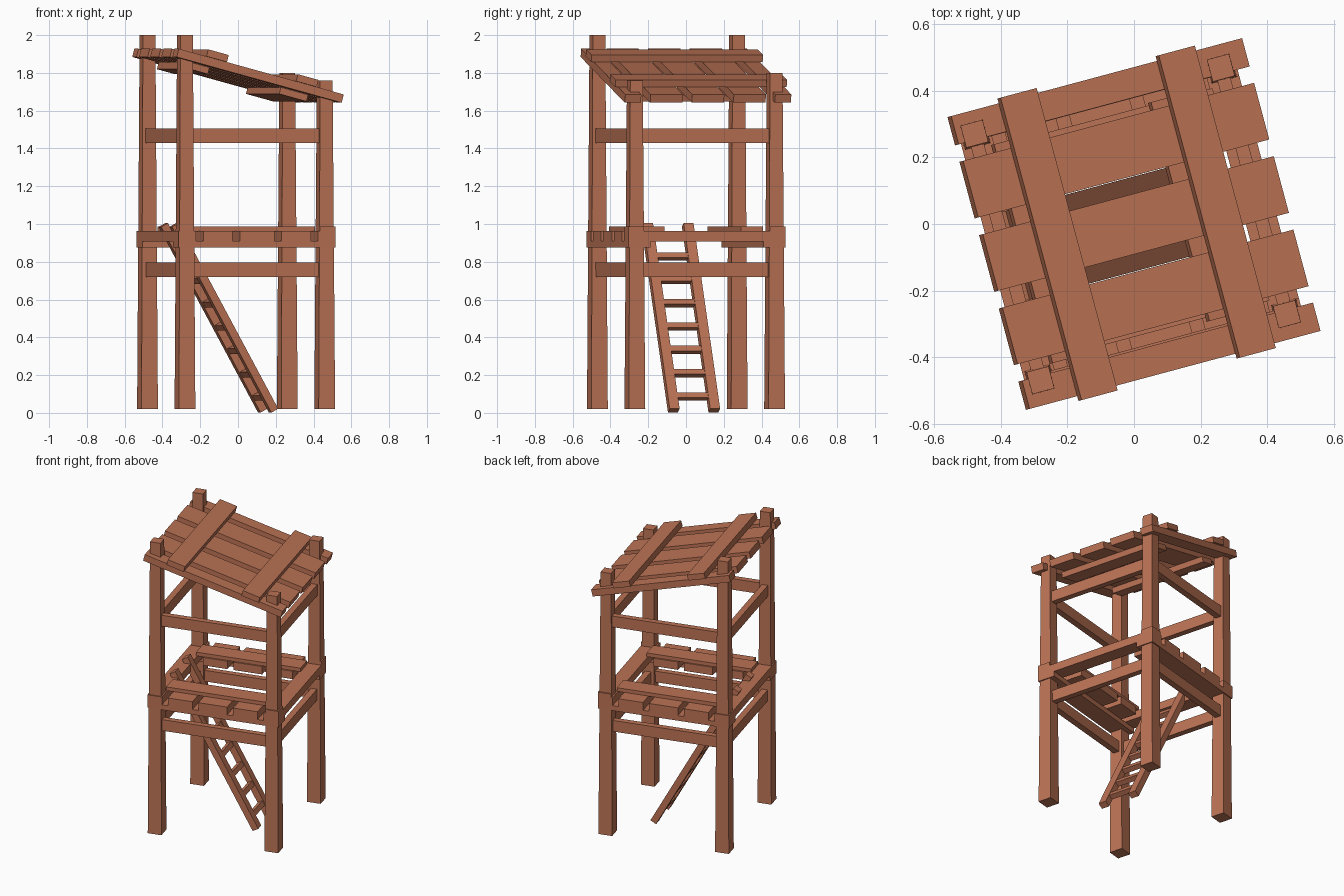
import bpy, bmesh, math
from mathutils import Matrix, Vector

if "Cube" in bpy.data.objects:
    bpy.data.objects.remove(bpy.data.objects["Cube"])

wood = bpy.data.materials.new("reddish wood")
wood.diffuse_color = (0.50, 0.17, 0.09, 1)
wood.use_nodes = True
wood.node_tree.nodes["Principled BSDF"].inputs["Base Color"].default_value = wood.diffuse_color

TURN = Matrix.Rotation(math.radians(15), 4, 'Z')
FRAME = Matrix.Translation((-0.01, 0, 0)) @ TURN
ROOF = Matrix.Translation((0, 0, 1.785)) @ TURN @ Matrix.Rotation(math.radians(15), 4, 'Y')


def box(name, lo, hi, mat=FRAME, taper=1.0):
    """Box between two corners, optionally narrowed at the top."""
    lo, hi = Vector(lo), Vector(hi)
    c, s = (lo + hi) / 2, hi - lo
    bm = bmesh.new()
    bmesh.ops.create_cube(bm, size=1)
    for v in bm.verts:
        k = taper if v.co.z > 0 else 1.0
        v.co = Vector((v.co.x * s.x * k, v.co.y * s.y * k, v.co.z * s.z)) + c
    bm.transform(mat)
    me = bpy.data.meshes.new(name)
    bm.to_mesh(me)
    bm.free()
    me.materials.append(wood)
    ob = bpy.data.objects.new(name, me)
    bpy.context.collection.objects.link(ob)
    return ob


P = 0.383      # post centre distance
D = 0.43       # deck half size

# tapered corner posts, the right pair shorter
for sx, sy, top in ((-1, -1, 2.0), (-1, 1, 2.0), (1, -1, 1.76), (1, 1, 1.80)):
    x, y, w = sx * P, sy * P, 0.045
    box("post", (x - w, y - w, 0.02), (x + w, y + w, top), taper=0.76)

# horizontal braces on all four sides, two levels
for z in (0.72, 1.43):
    for s in (-1, 1):
        a, b, e = s * P - 0.02, s * P + 0.02, P - 0.03
        box("brace_across", (-e, a, z), (e, b, z + 0.075))
        box("brace_deep", (a, -e, z), (b, e, z + 0.075))

# deck: full end planks, short planks round the ladder hole, boards above and below
for s in (-1, 1):
    x0, x1 = sorted((s * 0.334, s * D))
    box("deck_end_plank", (x0, -D, 0.908), (x1, D, 0.962))
    y0, y1 = sorted((s * 0.20, s * D))
    for c, h in ((-0.214, 0.08), (0, 0.094), (0.214, 0.08)):
        box("deck_short_plank", (c - h, y0, 0.908), (c + h, y1, 0.962))
    y0, y1 = sorted((s * 0.31, s * D))
    box("deck_under_board", (-D, y0, 0.875), (D, y1, 0.909))
    y0, y1 = sorted((s * 0.21, s * 0.33))
    box("deck_top_board", (-0.343, y0, 0.961), (0.343, y1, 0.986))
    y0, y1 = sorted((s * 0.345, s * D))
    box("deck_corner_block", (0.345, y0, 0.876), (D, y1, 0.986))

# roof planks running down the slope
L = 0.468
for lo, hi in ((-0.455, -0.367), (-0.316, -0.14), (-0.088, 0.088), (0.14, 0.316), (0.367, 0.455)):
    box("roof_plank", (-L, lo, -0.0225), (L, hi, 0.0225), ROOF)
# roof battens, above and below
for c in (-0.257, 0.252):
    box("roof_top_batten", (c - 0.058, -0.47, 0.022), (c + 0.058, 0.47, 0.06), ROOF)
for a, b in ((-0.35, -0.25), (0.155, 0.31)):
    box("roof_under_batten", (a, -0.34, -0.058), (b, 0.34, -0.022), ROOF)

# ladder leaning along the local x axis
foot, head = Vector((0.165, 0, 0.012)), Vector((-0.38, 0, 0.995))
run = head - foot
tilt = math.atan2(run.x, run.z)
LAD = TURN @ Matrix.Translation(foot) @ Matrix.Rotation(tilt, 4, 'Y')
for s in (-1, 1):
    box("ladder_rail", (-0.021, s * 0.111 - 0.027, 0), (0.021, s * 0.111 + 0.027, run.length), LAD)
for i in range(7):
    d = (0.075 + i * 0.1235) / run.z * run.length
    box("ladder_rung", (-0.017, -0.09, d - 0.016), (0.017, 0.09, d + 0.016), LAD)
